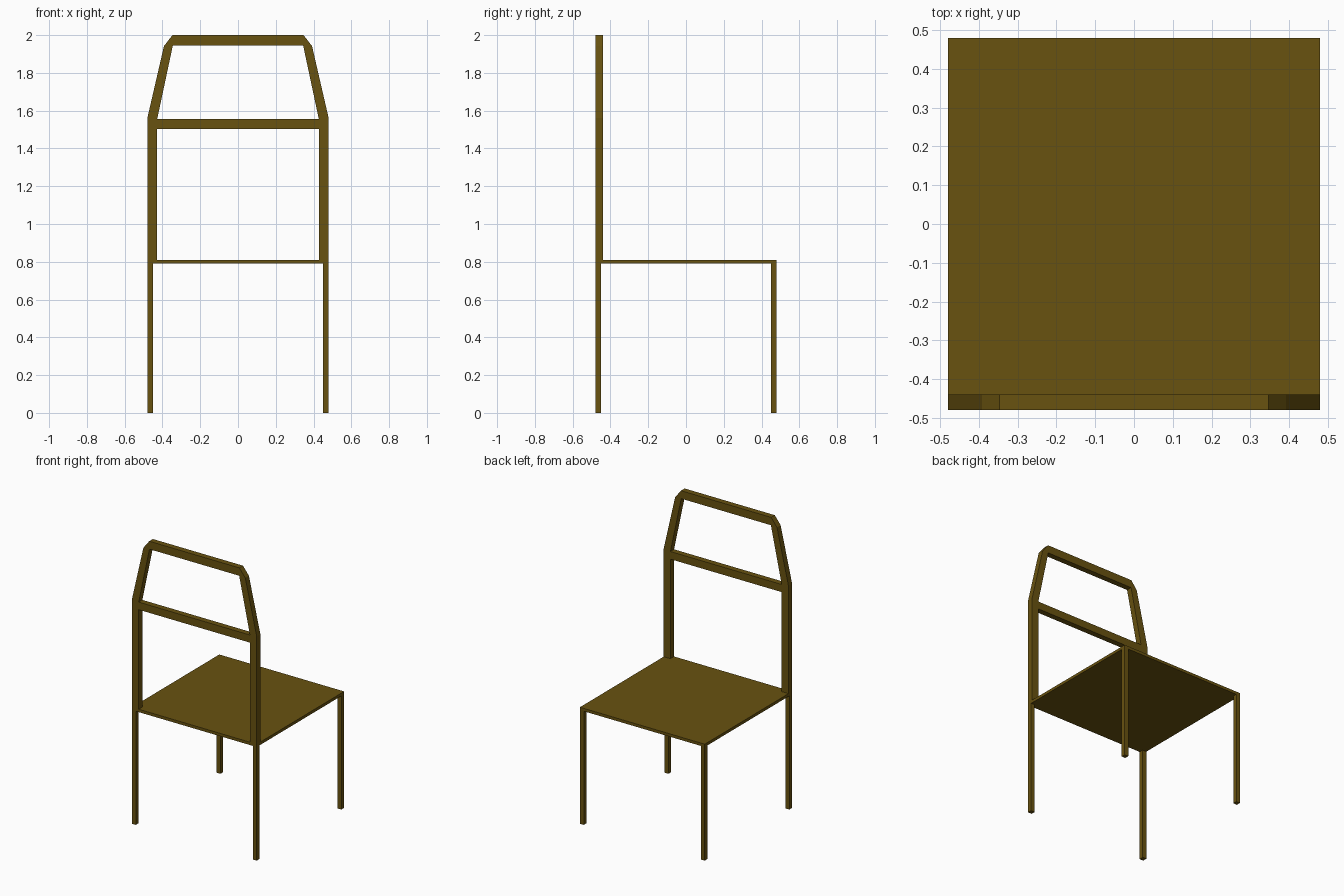
import bpy, bmesh
from mathutils import Vector

if "Cube" in bpy.data.objects:
    bpy.data.objects.remove(bpy.data.objects["Cube"])

wood = bpy.data.materials.new("dark_wood")
wood.diffuse_color = (0.14, 0.085, 0.005, 1)
wood.use_nodes = True
wood.node_tree.nodes["Principled BSDF"].inputs["Base Color"].default_value = wood.diffuse_color

HALF = 0.48          # half width and depth of the chair
LEG = 0.03           # leg thickness
SEAT_Z0, SEAT_Z1 = 0.79, 0.81
BACK_Y0, BACK_Y1 = -HALF, -0.44


def finish(name, bm):
    bmesh.ops.recalc_face_normals(bm, faces=bm.faces)
    mesh = bpy.data.meshes.new(name)
    bm.to_mesh(mesh)
    bm.free()
    mesh.materials.append(wood)
    ob = bpy.data.objects.new(name, mesh)
    bpy.context.collection.objects.link(ob)
    return ob


def box(name, lo, hi):
    lo, hi = Vector(lo), Vector(hi)
    bm = bmesh.new()
    bmesh.ops.create_cube(bm, size=1)
    bmesh.ops.scale(bm, vec=hi - lo, verts=bm.verts)
    bmesh.ops.translate(bm, vec=(lo + hi) / 2, verts=bm.verts)
    return finish(name, bm)


def extrude_xz(name, points, y0, y1):
    bm = bmesh.new()
    face = bm.faces.new([bm.verts.new((x, y0, z)) for x, z in points])
    ext = bmesh.ops.extrude_face_region(bm, geom=[face], use_keep_orig=True)
    moved = [v for v in ext["geom"] if isinstance(v, bmesh.types.BMVert)]
    bmesh.ops.translate(bm, vec=(0, y1 - y0, 0), verts=moved)
    return finish(name, bm)


# Thin square seat
box("seat", (-HALF, -HALF, SEAT_Z0), (HALF, HALF, SEAT_Z1))

# Four square legs flush with the seat corners
for side, sx in (("left", -1), ("right", 1)):
    for end, sy in (("front", 1), ("back", -1)):
        cx, cy = sx * (HALF - LEG / 2), sy * (HALF - LEG / 2)
        box(f"{end}_{side}_leg",
            (cx - LEG / 2, cy - LEG / 2, 0),
            (cx + LEG / 2, cy + LEG / 2, SEAT_Z0))

# Backrest hoop: upright posts, slanted shoulders, clipped corners, top rail
outer = [(0.48, SEAT_Z1), (0.48, 1.56), (0.392, 1.942), (0.347, 2.0)]
inner = [(0.428, SEAT_Z1), (0.428, 1.555), (0.345, 1.945)]


def mirrored(pts):
    return [(-x, z) for x, z in reversed(pts)]


hoop = outer + mirrored(outer) + [(-x, z) for x, z in inner] + inner[::-1]
extrude_xz("backrest_frame", hoop, BACK_Y0, BACK_Y1)

# Crossbar where the posts meet the slanted shoulders
box("backrest_crossbar", (-0.428, BACK_Y0, 1.502), (0.428, BACK_Y1, 1.555))
